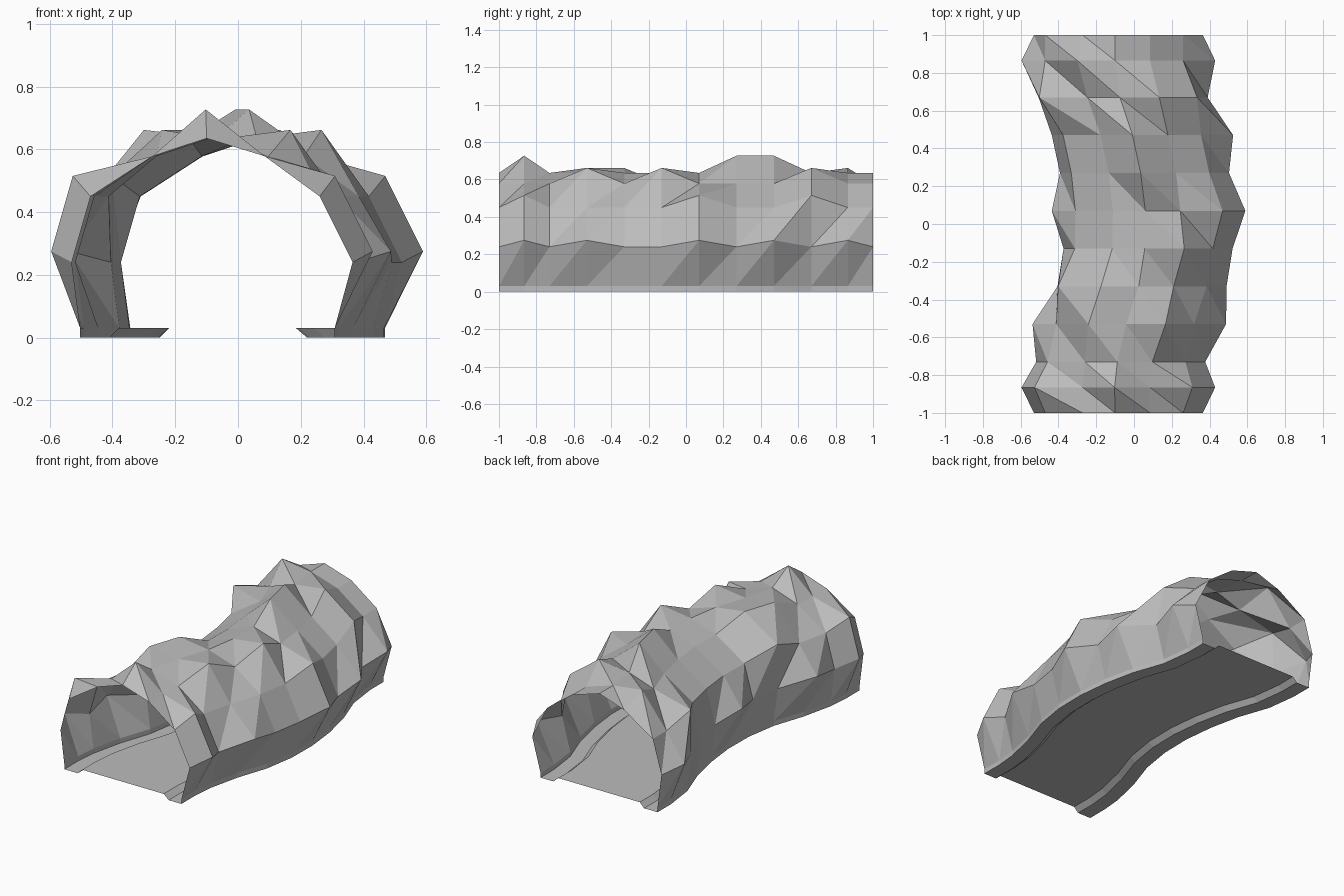
import bpy

cube = bpy.data.objects.get("Cube")
if cube:
    bpy.data.objects.remove(cube, do_unlink=True)

# Rock colour
stone = bpy.data.materials.new("grey_stone")
stone.use_nodes = True
GREY = (0.5, 0.5, 0.5, 1)
stone.diffuse_color = GREY
bsdf = stone.node_tree.nodes["Principled BSDF"]
bsdf.inputs["Base Color"].default_value = GREY
bsdf.inputs["Roughness"].default_value = 0.9

# Vault cross-section, left foot to right foot
ARCH = [(-.423, .03), (-.45, .24), (-.39, .45), (-.192, .578), (-.02, .635),
        (.165, .578), (.34, .45), (.445, .24), (.388, .03)]
# Floor cross-section with a sunken gutter along each wall
FLOOR = [(.388, .03), (.388, 0), (.3, 0), (.265, .03),
         (-.3, .03), (-.33, 0), (-.423, 0), (-.423, .03)]
BULGE = 1.145

# Stations along the tunnel: y, sideways drift, and which arch points bulge out
STATIONS = [(-1, -.08, "0000000"), (-.865, -.08, "1101011"),
            (-.73, -.068, "0000000"), (-.53, -.022, "1010101"),
            (-.33, .045, "0110000"), (-.13, .077, "0000100"),
            (.07, .08, "1000011"), (.27, .058, "0001000"),
            (.47, .015, "0001001"), (.67, -.055, "0100110"),
            (.865, -.08, "1010001"), (1, -.08, "0000000")]


def loft(name, rings):
    """Skin open rings with triangles, all split along the same diagonal."""
    n = len(rings[0])
    faces = []
    for i in range(len(rings) - 1):
        for j in range(n - 1):
            a, b = i * n + j, i * n + j + 1
            c, d = a + n, b + n
            faces += [(a, b, c), (b, d, c)]
    mesh = bpy.data.meshes.new(name)
    mesh.from_pydata([p for ring in rings for p in ring], [], faces)
    mesh.materials.append(stone)
    mesh.update()
    obj = bpy.data.objects.new(name, mesh)
    bpy.context.collection.objects.link(obj)
    return obj


# Faceted rock vault
vault = []
for y, drift, flags in STATIONS:
    scales = [BULGE if f == "1" else 1 for f in "0" + flags + "0"]
    vault.append([(drift + x * s, y, z * s) for (x, z), s in zip(ARCH, scales)])
loft("rock_vault", vault)

# Winding floor with gutters
loft("tunnel_floor", [[(drift + x, y, z) for x, z in FLOOR]
                      for y, drift, flags in STATIONS])
